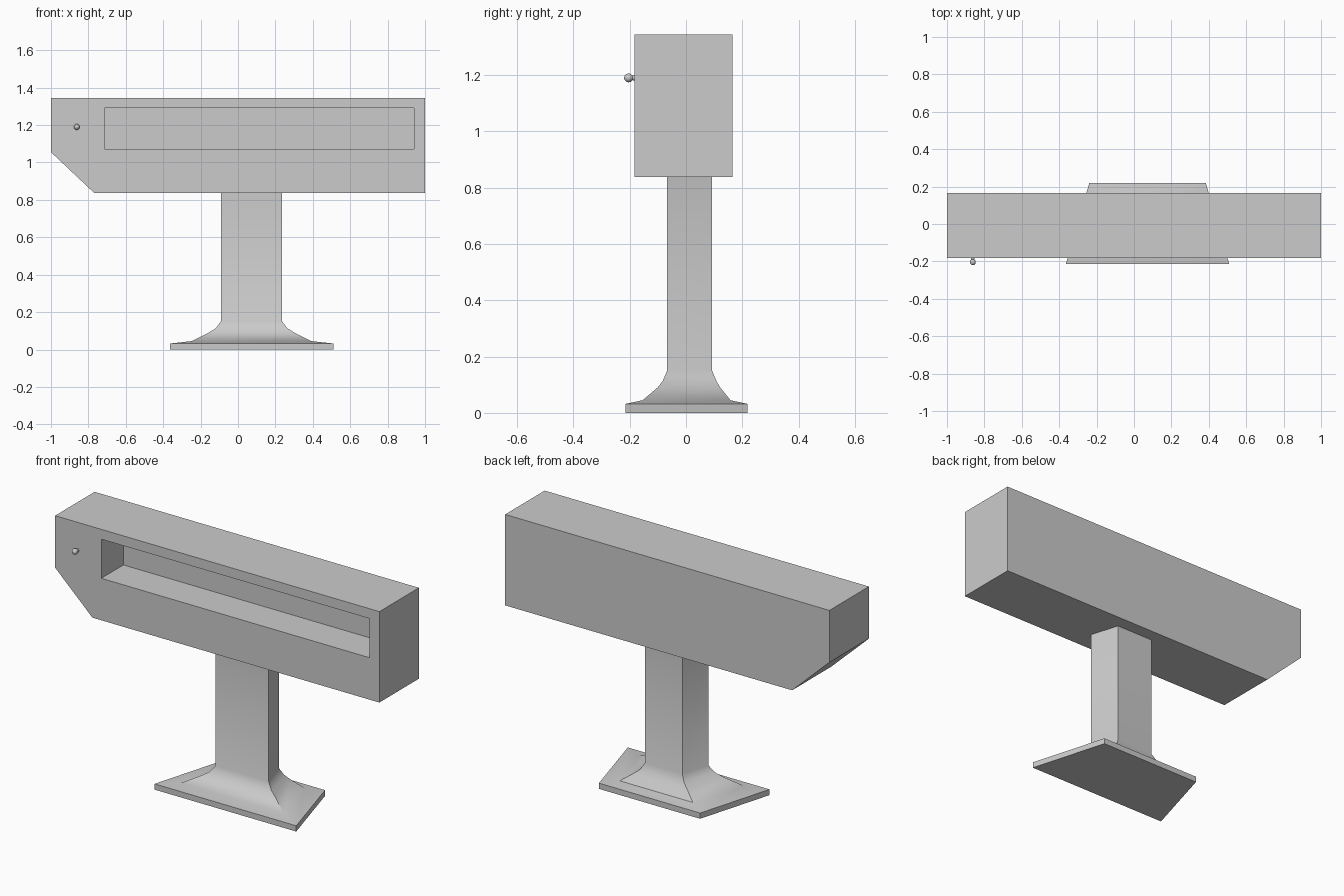
import bpy, bmesh, math

if "Cube" in bpy.data.objects:
    bpy.data.objects.remove(bpy.data.objects["Cube"])


def make_object(name, bm):
    bmesh.ops.recalc_face_normals(bm, faces=bm.faces[:])
    mesh = bpy.data.meshes.new(name)
    bm.to_mesh(mesh)
    bm.free()
    obj = bpy.data.objects.new(name, mesh)
    bpy.context.collection.objects.link(obj)
    return obj


def loft(name, rings, smooth_angle=None):
    """Skin a stack of rings with equal point counts and cap both ends."""
    bm = bmesh.new()
    loops = [[bm.verts.new(p) for p in ring] for ring in rings]
    n = len(loops[0])
    for a, b in zip(loops, loops[1:]):
        for i in range(n):
            j = (i + 1) % n
            bm.faces.new((a[i], a[j], b[j], b[i]))
    bm.faces.new(loops[0])
    bm.faces.new(loops[-1])
    obj = make_object(name, bm)
    if smooth_angle:
        bpy.ops.object.select_all(action='DESELECT')
        obj.select_set(True)
        bpy.context.view_layer.objects.active = obj
        bpy.ops.object.shade_smooth_by_angle(angle=math.radians(smooth_angle))
    return obj


# Housing: side profile extruded in depth, with a recessed front window
FRONT, BACK = -0.183, 0.165
profile = [(-1, 1.345), (-1, 1.055), (-0.77, 0.838), (1, 0.838), (1, 1.345)]
window = [(-0.715, 1.29), (-0.715, 1.072), (0.94, 1.072), (0.94, 1.29)]
bm = bmesh.new()
front = [bm.verts.new((x, FRONT, z)) for x, z in profile]
back = [bm.verts.new((x, BACK, z)) for x, z in profile]
rim = [bm.verts.new((x, FRONT, z)) for x, z in window]
floor = [bm.verts.new((x, 0.012, z)) for x, z in window]
for a, b in ((front, back), (rim, floor)):
    for i in range(len(a)):
        j = (i + 1) % len(a)
        bm.faces.new((a[i], a[j], b[j], b[i]))
bm.faces.new(back)
bm.faces.new(floor)
# Front face frame around the window
f, r = front, rim
for face in ((f[0], f[1], r[1], r[0]), (f[1], f[2], r[1]), (f[2], f[3], r[2], r[1]),
             (f[3], f[4], r[3], r[2]), (f[4], f[0], r[0], r[3])):
    bm.faces.new(face)
make_object("housing", bm)

# Pedestal: tapered plan, narrower at the back; (z, y front, y back, half front, half back)
CX = 0.0725
sections = [
    (0.0, -0.215, 0.218, 0.437, 0.312),
    (0.032, -0.215, 0.218, 0.437, 0.312),
    (0.045, -0.154, 0.158, 0.318, 0.225),
    (0.09, -0.101, 0.122, 0.23, 0.164),
    (0.113, -0.083, 0.108, 0.192, 0.136),
    (0.15, -0.067, 0.093, 0.1635, 0.115),
    (0.85, -0.067, 0.093, 0.1635, 0.115),
]
loft("pedestal",
     [[(CX - hf, yf, z), (CX + hf, yf, z), (CX + hb, yb, z), (CX - hb, yb, z)]
      for z, yf, yb, hf, hb in sections], 35)

# Knob: turned stem with a ball end on the front
knob = [(0.011, -0.18), (0.008, -0.19)]
knob += [(0.016 * math.sin(t), -0.204 - 0.016 * math.cos(t))
         for t in (math.radians(a) for a in (150, 120, 90, 60, 30, 8))]
loft("knob",
     [[(-0.862 + r * math.cos(k * math.pi / 6), y, 1.19 + r * math.sin(k * math.pi / 6))
       for k in range(12)] for r, y in knob], 40)
